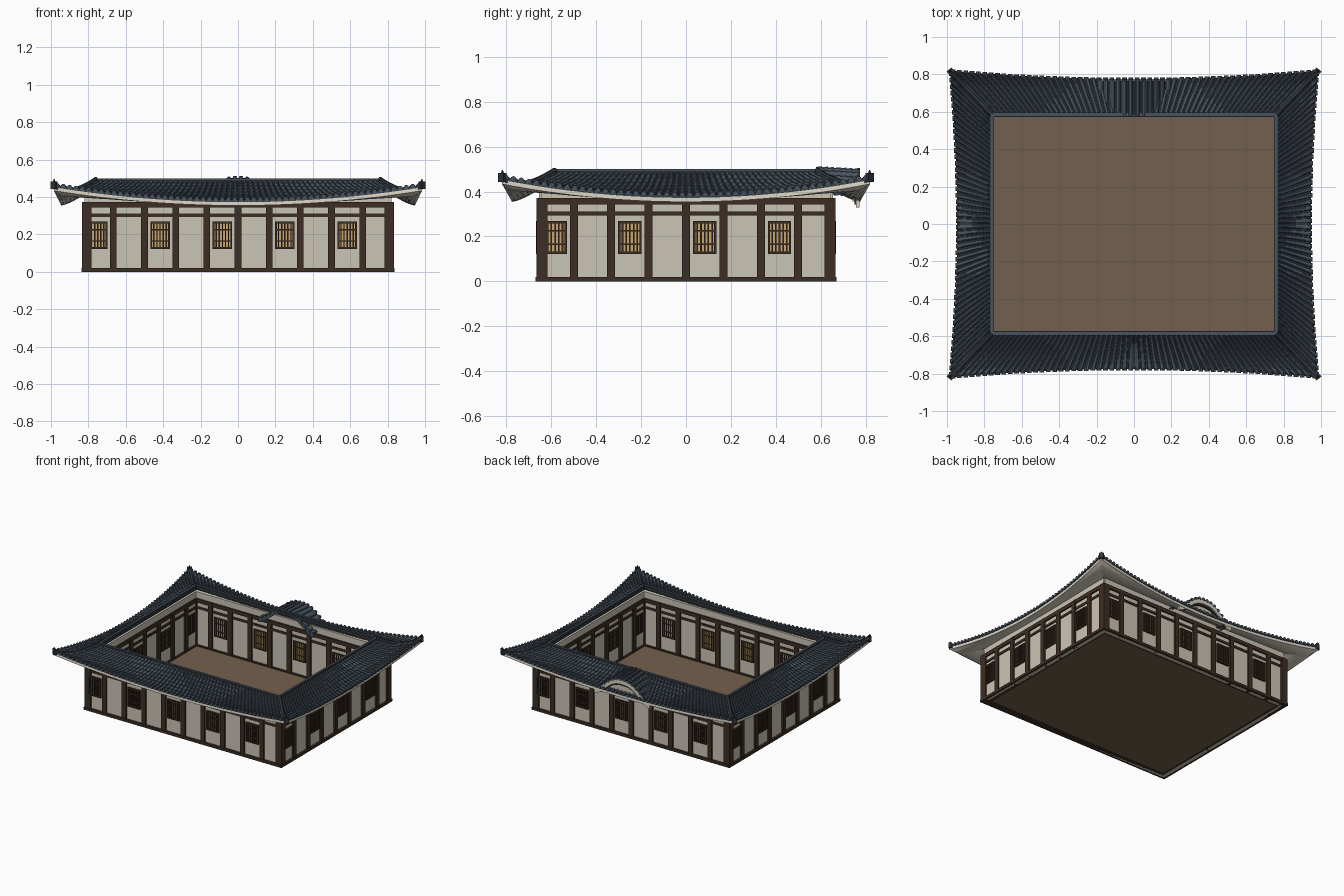
import bpy, bmesh, math
from mathutils import Matrix, Vector

if "Cube" in bpy.data.objects:
    bpy.data.objects.remove(bpy.data.objects["Cube"])

def mat(name, c):
    m = bpy.data.materials.new(name)
    m.diffuse_color = (*c, 1)
    m.use_nodes = True
    m.node_tree.nodes["Principled BSDF"].inputs["Base Color"].default_value = m.diffuse_color
    return m

PLASTER = mat("cream plaster", (.60, .555, .47))
TRIM = mat("pale trim", (.70, .65, .55))
WOOD = mat("dark brown wood", (.046, .027, .017))
FLOOR = mat("brown floor", (.175, .118, .075))
TILE = mat("slate tile", (.066, .088, .113))
DARK = mat("dark slate", (.028, .036, .046))
PANE = mat("warm paper", (.60, .39, .17))

def finish(bm, name, mats, fix=True):
    if fix:
        bmesh.ops.recalc_face_normals(bm, faces=bm.faces)
    me = bpy.data.meshes.new(name)
    bm.to_mesh(me)
    bm.free()
    for m in mats:
        me.materials.append(m)
    ob = bpy.data.objects.new(name, me)
    bpy.context.collection.objects.link(ob)
    return ob

def rot(k):
    return Matrix.Rotation(k * math.pi / 2, 4, 'Z')

# local wall frame: a = along, o = outwards, z = up; k = side (front, right, back, left)
def box(bm, k, a0, a1, o0, o1, z0, z1):
    m = rot(k) @ Matrix.Translation(((a0 + a1) / 2, -(o0 + o1) / 2, (z0 + z1) / 2)) \
        @ Matrix.Diagonal((a1 - a0, o1 - o0, z1 - z0, 1))
    bmesh.ops.create_cube(bm, size=1, matrix=m)

def grid(bm, k, pts, colour=lambda i, j: 0):
    vs = [[bm.verts.new(rot(k) @ Vector((a, -o, z))) for a, o, z in row] for row in pts]
    for i in range(len(vs) - 1):
        for j in range(len(vs[0]) - 1):
            f = bm.faces.new((vs[i][j], vs[i][j+1], vs[i+1][j+1], vs[i+1][j]))
            f.material_index = colour(i, j)

# ---------- floor and sill ----------
bm = bmesh.new()
box(bm, 0, -.82, .82, -.655, .655, .001, .012)
finish(bm, "floor", [FLOOR])

# ---------- walls ----------
B = 1 / 6
posts, panels, panes, lattice = (bmesh.new() for _ in range(4))
for k in range(4):
    L, D, n = ((.8333, .6667, 10), (.6667, .8333, 8))[k % 2]
    box(panels, k, -L + .02, L - .02, D - .040, D - .012, .0, .42)
    box(posts, k, -L - .004, L + .004, D - .055, D + .004, 0, .02)      # sill
    box(posts, k, -L, L, D - .050, D - .001, .343, .372)                # top beam
    box(posts, k, -L, L, D - .047, D - .005, .294, .311)                # rail
    box(posts, k, -L, -L + .05, D - .05, D, 0, .372)                    # corner post
    for i in range(1, n):
        c = -L + i * B
        box(posts, k, c - .018, c + .018, D - .052, D, 0, .372)
    for i in range(0, n, 2):                                            # windows
        c = -L + (i + .5) * B
        box(panes, k, c - .048, c + .048, D - .043, D - .009, .128, .262)
        for o0, o1, w in ((D - .012, D + .001, .0035), (D - .049, D - .040, .002)):
            for s in (-1, 1):
                e = c + s * .047
                box(lattice, k, e - .005, e + .005, o0, o1, .122, .268)
                zz = .195 + s * .068
                box(lattice, k, c - .05, c + .05, o0, o1, zz - .005, zz + .005)
                zz = .195 + s * .03
                box(lattice, k, c - .05, c + .05, o0, o1, zz - .003, zz + .003)
            for q in range(-2, 3):
                e = c + q * .0165
                box(lattice, k, e - w, e + w, o0, o1, .125, .265)
finish(panels, "wall_panels", [PLASTER])
finish(posts, "timber_frame", [WOOD])
finish(panes, "window_panes", [PANE])
finish(lattice, "window_lattice", [WOOD])

# ---------- roof ----------
def roof_point(k, t, s, dz=0):
    r, rd, e, ed, fl = ((.76, .585, .985, .775, .045), (.585, .76, .82, .945, .04))[k % 2]
    z = .485 - .105 * (1 - (1 - s) ** 1.4) + .08 * t * t * s ** 3
    return (t * (r + (e - r) * s), rd + (ed - rd) * s + fl * t * t * s, z + dz)

RIB = [(0, 0), (.14, 0), (.2, .007), (.38, .011), (.62, .011), (.8, .007), (.86, 0)]

def tile_sheet(bm, k, fn, ribs, rows, start=0):
    """ribbed, stepped tile surface; fn(t, s, dz) gives the local point"""
    cols = [((i + f) / ribs * 2 - 1, h) for i in range(ribs) for f, h in RIB] + [(1, 0)]
    steps = [(0, start, 0)] if start else []
    for r in range(rows):
        steps += [(r / rows, 0, 1), ((r + 1) / rows, .005, 1)]
    steps.append((1, -.008, 0))
    pts = [[fn(t, s, dz + h * on) for s, dz, on in steps] for t, h in cols]
    grid(bm, k, pts, lambda i, j: 1 if i % 7 in (0, 6) else 0)

def end_cap(bm, k, p):
    m = rot(k) @ Matrix.Translation((p[0], -p[1], p[2])) @ Matrix.Rotation(math.pi / 2, 4, 'X')
    bmesh.ops.create_cone(bm, cap_ends=True, segments=8, radius1=.0125, radius2=.0125,
                          depth=.014, matrix=m)

tiles, caps, soffit = bmesh.new(), bmesh.new(), bmesh.new()
for k in range(4):
    ribs = (58, 48)[k % 2]
    fn = lambda t, s, dz: roof_point(k, t, s, dz)
    tile_sheet(tiles, k, fn, ribs, 7)
    for i in range(ribs):
        end_cap(caps, k, fn((i + .5) / ribs * 2 - 1, 1, .006))
    # pale underside with fascia edges
    pts = []
    for i in range(33):
        t = i / 16 - 1
        under = [fn(t, s / 8, -.026) for s in range(8, -1, -1)]
        pts.append([fn(t, .99, -.003)] + under + [fn(t, 0, -.003)])
    grid(soffit, k, pts)
finish(tiles, "roof_tiles", [TILE, DARK], False)
finish(caps, "eave_tile_ends", [TILE])
finish(soffit, "roof_underside", [TRIM], False)

# ---------- ridge around the courtyard ----------
bm = bmesh.new()
for k in range(4):
    L, D = ((.76, .585), (.585, .76))[k % 2]
    box(bm, k, -L - .012, L + .012, D - .012, D + .012, .468, .492)
finish(bm, "ridge_base", [DARK])
bm = bmesh.new()
for k in range(4):
    L, D = ((.76, .585), (.585, .76))[k % 2]
    box(bm, k, -L - .008, L + .008, D - .008, D + .008, .49, .5)
finish(bm, "ridge_cap", [TILE])

# ---------- hip ridges with upturned ends ----------
hips, ends = bmesh.new(), bmesh.new()
SECTION = [(-.014, -.012), (-.014, .012), (-.007, .021), (.007, .021), (.014, .012), (.014, -.012)]
for sx in (-1, 1):
    for sy in (-1, 1):
        d = Vector((sx * .225, sy * .235, 0)).normalized()
        side = Vector((-d.y, d.x, 0))
        rings = []
        for i in range(13):
            x, y, z = roof_point(0, 1, i / 12)
            p = Vector((sx * x, sy * y, z))
            rings.append([hips.verts.new(p + side * w + Vector((0, 0, h))) for w, h in SECTION])
        for a, b in zip(rings, rings[1:]):
            for j in range(6):
                hips.faces.new((a[j], a[(j+1) % 6], b[(j+1) % 6], b[j]))
        hips.faces.new(rings[0])
        hips.faces.new(rings[-1])
        m = Matrix.Translation((sx * .983, sy * .818, .462)) @ Matrix.Rotation(math.atan2(d.y, d.x), 4, 'Z')
        bmesh.ops.create_cube(ends, size=1, matrix=m @ Matrix.Diagonal((.02, .034, .04, 1)))
        bmesh.ops.create_cone(ends, cap_ends=True, segments=6, radius1=.010, radius2=.002, depth=.022,
                              matrix=m @ Matrix.Translation((0, 0, .024)))
finish(hips, "hip_ridges", [DARK])
finish(ends, "hip_end_ornaments", [DARK])

# ---------- curved gable over the back eave ----------
W = .235
def bell(t):
    return .386 + .113 * (1 + math.cos(math.pi * abs(t) ** 1.3)) / 2

bm = bmesh.new()
gable = lambda t, s, dz: (t * W, .58 + .188 * s, bell(t) - .011 * s + dz)
tile_sheet(bm, 2, gable, 14, 7, -.03)
finish(bm, "gable_tiles", [TILE, DARK], False)
bm = bmesh.new()
for i in range(14):
    end_cap(bm, 2, gable((i + .5) / 7 - 1, 1, .004))
finish(bm, "gable_tile_ends", [TILE])

def arch(name, o0, o1, low, high, m, span=1):
    """closed band between two heights along the bell curve"""
    bm = bmesh.new()
    pts = []
    for i in range(33):
        t = (i / 16 - 1) * span
        a, lo, hi = t * W, low(t), high(t)
        pts.append([(a, o0, lo), (a, o0, hi), (a, o1, hi), (a, o1, lo), (a, o0, lo)])
    grid(bm, 2, pts)
    bmesh.ops.remove_doubles(bm, verts=bm.verts, dist=1e-5)
    bmesh.ops.holes_fill(bm, edges=bm.edges)
    finish(bm, name, [m])

arch("gable_bargeboard", .757, .774, lambda t: bell(t) - .045 - .012 * t * t,
     lambda t: bell(t) - .013, TRIM)
arch("gable_inner_line", .752, .765, lambda t: bell(t) - .058 - .004 * t * t,
     lambda t: bell(t) - .04, WOOD, .8)
arch("gable_panel", .742, .752, lambda t: .355, lambda t: max(bell(t) - .014, .36), PLASTER, .95)
